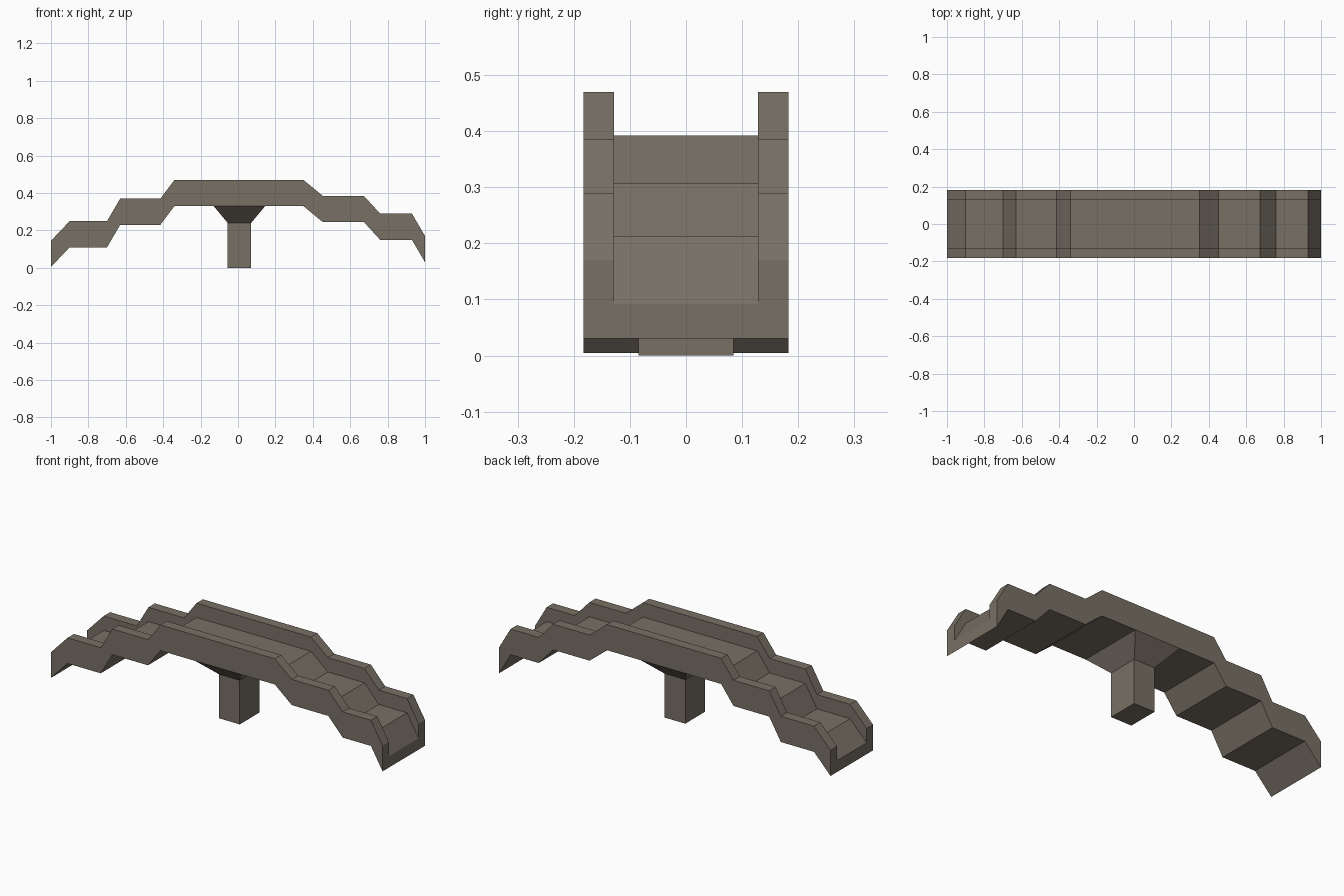
import bpy, bmesh

if "Cube" in bpy.data.objects:
    bpy.data.objects.remove(bpy.data.objects["Cube"])

stone = bpy.data.materials.new("weathered stone")
stone.diffuse_color = (0.185, 0.160, 0.128, 1)
stone.use_nodes = True
stone.node_tree.nodes["Principled BSDF"].inputs["Base Color"].default_value = stone.diffuse_color


def loft(name, rings, cap_end=True):
    """Join closed rings of points into a flat-shaded solid."""
    bm = bmesh.new()
    loops = [[bm.verts.new(p) for p in ring] for ring in rings]
    n = len(loops[0])
    for a, b in zip(loops, loops[1:]):
        for i in range(n):
            j = (i + 1) % n
            bm.faces.new((a[i], a[j], b[j], b[i]))
    bm.faces.new(loops[0])
    if cap_end:
        bm.faces.new(loops[-1])
    bmesh.ops.recalc_face_normals(bm, faces=bm.faces)
    mesh = bpy.data.meshes.new(name)
    bm.to_mesh(mesh)
    bm.free()
    mesh.materials.append(stone)
    obj = bpy.data.objects.new(name, mesh)
    bpy.context.collection.objects.link(obj)
    return obj


# Stepped bridge: underside path swept with a U-shaped section (deck + parapets)
underside = [(-1, .005), (-.9, .11), (-.7, .11), (-.63, .23), (-.415, .23),
             (-.34, .33), (.35, .33), (.453, .245), (.673, .245),
             (.76, .15), (.93, .15), (1, .03)]
W, IN, FLOOR, TOP = .183, .128, .062, .14
section = [(-W, 0), (W, 0), (W, TOP), (IN, TOP), (IN, FLOOR),
           (-IN, FLOOR), (-IN, TOP), (-W, TOP)]
loft("bridge_deck", [[(x, y, z + h) for y, h in section] for x, z in underside])


# Central pillar with a flared capital meeting the underside
def rect(x0, x1, y, z):
    return [(x0, -y, z), (x1, -y, z), (x1, y, z), (x0, y, z)]


pillar = loft("pillar", [rect(-.055, .07, .085, 0), rect(-.055, .07, .085, .24),
                         rect(-.13, .145, W, .33)], cap_end=False)
# Outward normals on the open-topped pillar
bm = bmesh.new()
bm.from_mesh(pillar.data)
bm.faces.ensure_lookup_table()
bm.normal_update()
base = min(bm.faces, key=lambda f: f.calc_center_median().z)
if base.normal.z > 0:
    bmesh.ops.reverse_faces(bm, faces=bm.faces)
bm.to_mesh(pillar.data)
bm.free()
